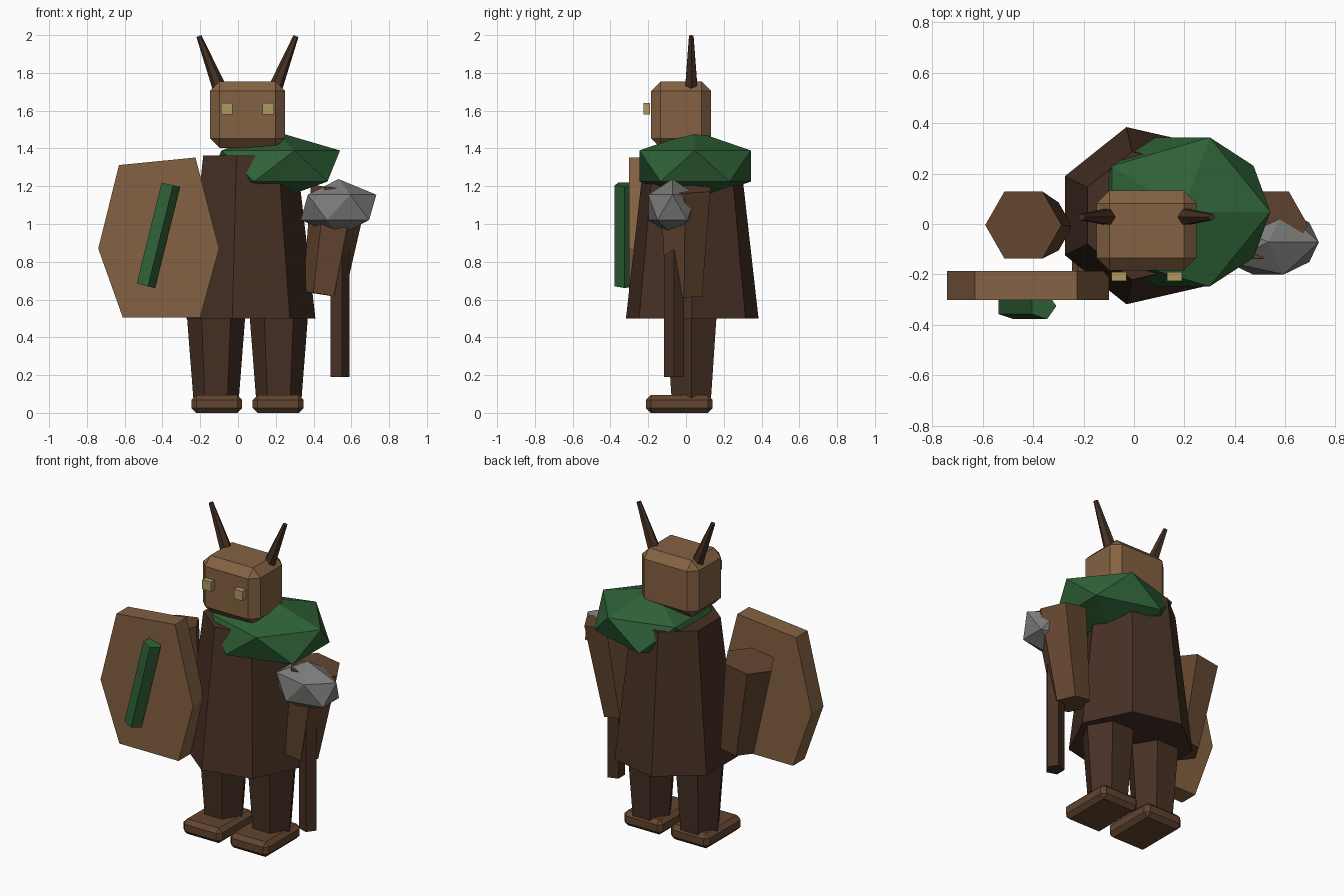
import bpy, bmesh, math
from mathutils import Vector, Matrix

if "Cube" in bpy.data.objects:
    bpy.data.objects.remove(bpy.data.objects["Cube"])


def mat(name, rgb):
    m = bpy.data.materials.new(name)
    m.diffuse_color = (*rgb, 1)
    m.use_nodes = True
    m.node_tree.nodes["Principled BSDF"].inputs["Base Color"].default_value = m.diffuse_color
    return m


TAN = mat("tan", (0.23, 0.12, 0.055))
BROWN = mat("brown", (0.12, 0.058, 0.028))
DARK = mat("dark_brown", (0.062, 0.03, 0.018))
GREEN = mat("green", (0.028, 0.12, 0.038))
STONE = mat("stone", (0.2, 0.2, 0.195))
GOLD = mat("gold", (0.42, 0.32, 0.12))


def finish(name, bm, material):
    bmesh.ops.recalc_face_normals(bm, faces=bm.faces)
    me = bpy.data.meshes.new(name)
    bm.to_mesh(me)
    bm.free()
    me.materials.append(material)
    ob = bpy.data.objects.new(name, me)
    bpy.context.collection.objects.link(ob)
    return ob


def tube(name, p0, p1, r0, r1, sides, material):
    """Tapered prism from p0 to p1 with its first corner towards +x."""
    p0, p1 = Vector(p0), Vector(p1)
    z = (p1 - p0).normalized()
    y = z.cross(Vector((1, 0, 0))).normalized()
    x = y.cross(z)
    bm = bmesh.new()
    rings = []
    for p, r in ((p0, r0), (p1, r1)):
        angles = [2 * math.pi * i / sides for i in range(sides)]
        rings.append([bm.verts.new(p + r * (math.cos(a) * x + math.sin(a) * y)) for a in angles])
    bm.faces.new(rings[0])
    bm.faces.new(rings[1])
    for i in range(sides):
        j = (i + 1) % sides
        bm.faces.new((rings[0][i], rings[0][j], rings[1][j], rings[1][i]))
    return finish(name, bm, material)


def box(name, centre, size, bevel, material):
    bm = bmesh.new()
    bmesh.ops.create_cube(bm, size=1)
    bmesh.ops.transform(bm, matrix=Matrix.Translation(centre) @ Matrix.Diagonal((*size, 1)), verts=bm.verts)
    if bevel:
        bmesh.ops.bevel(bm, geom=bm.edges[:], offset=bevel, segments=1, affect='EDGES')
    return finish(name, bm, material)


def lump(name, centre, scale, material):
    bm = bmesh.new()
    bmesh.ops.create_icosphere(bm, subdivisions=1, radius=1)
    bmesh.ops.transform(bm, matrix=Matrix.Translation(centre) @ Matrix.Diagonal((*scale, 1)), verts=bm.verts)
    return finish(name, bm, material)


# Coat, scarf and head
CX = 0.05
tube("coat", (CX, 0.033, 0.5), (CX, 0.033, 1.362), 0.36, 0.26, 7, DARK)
lump("scarf", (0.193, 0.048, 1.307), (0.388, 0.347, 0.184), GREEN)
box("head", (CX, -0.026, 1.579), (0.396, 0.316, 0.352), 0.05, TAN)

# Paired parts either side of the body
for side, s in (("right", -1), ("left", 1)):
    box(side + "_eye", (CX + s * 0.11, -0.208, 1.61), (0.06, 0.034, 0.06), 0, GOLD)
    tube(side + "_horn", (CX + s * 0.136, 0.028, 1.69), (CX + s * 0.257, 0.028, 1.995), 0.04, 0.014, 6, DARK)
    tube(side + "_arm", (CX + s * 0.403, -0.01, 0.626), (CX + s * 0.488, -0.004, 1.185), 0.11, 0.153, 6, BROWN)
    tube(side + "_leg", (CX + s * 0.166, 0.028, 0.07), (CX + s * 0.166, 0.028, 0.56), 0.12, 0.158, 6, DARK)
    box(side + "_foot", (CX + s * 0.162, -0.035, 0.047), (0.268, 0.352, 0.094), 0.025, BROWN)

# Shield board: six-sided outline pushed back in depth
outline = [(-0.225, 1.352), (-0.63, 1.312), (-0.74, 0.87), (-0.61, 0.505), (-0.2, 0.505), (-0.1, 0.87)]
bm = bmesh.new()
face = bm.faces.new([bm.verts.new((x, -0.302, z)) for x, z in outline])
back = bmesh.ops.extrude_face_region(bm, geom=[face], use_keep_orig=True)["geom"]
bmesh.ops.translate(bm, vec=(0, 0.115, 0), verts=[v for v in back if isinstance(v, bmesh.types.BMVert)])
finish("shield", bm, TAN)
tube("shield_stripe", (-0.493, -0.325, 0.674), (-0.361, -0.325, 1.209), 0.055, 0.055, 5, GREEN)

# Stone hammer
tube("hammer_handle", (0.534, -0.063, 0.19), (0.534, -0.063, 1.08), 0.055, 0.055, 5, DARK)
lump("hammer_stone", (0.532, -0.072, 1.088), (0.224, 0.15, 0.15), STONE)
